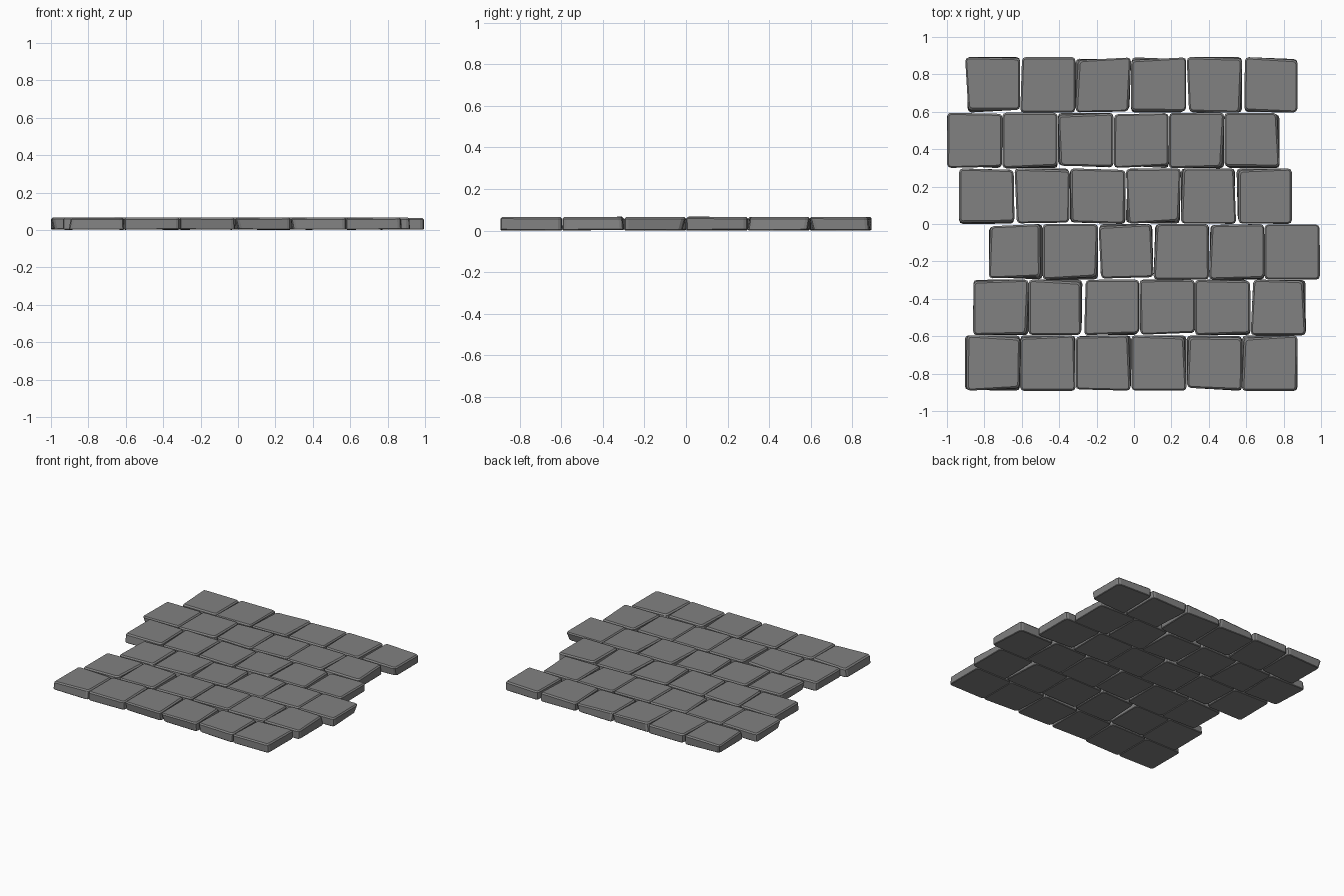
import bpy, bmesh, random

if "Cube" in bpy.data.objects:
    bpy.data.objects.remove(bpy.data.objects["Cube"])

random.seed(7)
PITCH_X, PITCH_Y = 0.2965, 0.2975
LOW, HIGH = 0.003, 0.066
# left end of each course, from the front (-y) to the back
ROW_STARTS = [-0.905, -0.86, -0.785, -0.935, -1.0, -0.905]

stone_grey = bpy.data.materials.new("stone_grey")
stone_grey.diffuse_color = (0.22, 0.22, 0.22, 1)
stone_grey.use_nodes = True
stone_grey.node_tree.nodes["Principled BSDF"].inputs["Base Color"].default_value = stone_grey.diffuse_color


def inset():
    # many corners touch the cell border, the rest are worn inward
    return max(0.0, random.uniform(-0.018, 0.018))


def paving_stone(name, x0, y0):
    x1, y1 = x0 + PITCH_X, y0 + PITCH_Y
    bm = bmesh.new()
    rings = []
    for z in (LOW, HIGH):
        ring = []
        for x, sx, y, sy in ((x0, 1, y0, 1), (x1, -1, y0, 1),
                             (x1, -1, y1, -1), (x0, 1, y1, -1)):
            dz = random.uniform(-0.002, 0.001)
            ring.append(bm.verts.new((x + sx * inset(), y + sy * inset(), z + dz)))
        rings.append(ring)
    low, high = rings
    bm.faces.new(low[::-1])
    bm.faces.new(high)
    for i in range(4):
        j = (i + 1) % 4
        bm.faces.new((low[i], low[j], high[j], high[i]))
    # chipped upright corners
    uprights = [bm.edges.get((low[i], high[i])) for i in range(4)]
    bmesh.ops.bevel(bm, geom=uprights, offset=0.02, segments=2,
                    profile=0.5, affect='EDGES')
    # worn rims, wider on the walked side than underneath
    for top, width in ((True, 0.009), (False, 0.004)):
        face = (max if top else min)(bm.faces, key=lambda f: f.calc_center_median().z)
        bmesh.ops.bevel(bm, geom=face.edges[:], offset=width, segments=1,
                        affect='EDGES', clamp_overlap=True)
    bmesh.ops.recalc_face_normals(bm, faces=bm.faces[:])
    mesh = bpy.data.meshes.new(name)
    bm.to_mesh(mesh)
    bm.free()
    mesh.materials.append(stone_grey)
    obj = bpy.data.objects.new(name, mesh)
    bpy.context.collection.objects.link(obj)


# staggered courses of stones
for row, start in enumerate(ROW_STARTS):
    for col in range(6):
        paving_stone(f"paving_stone_{row + 1}_{col + 1}",
                     start + col * PITCH_X, (row - 3) * PITCH_Y)
